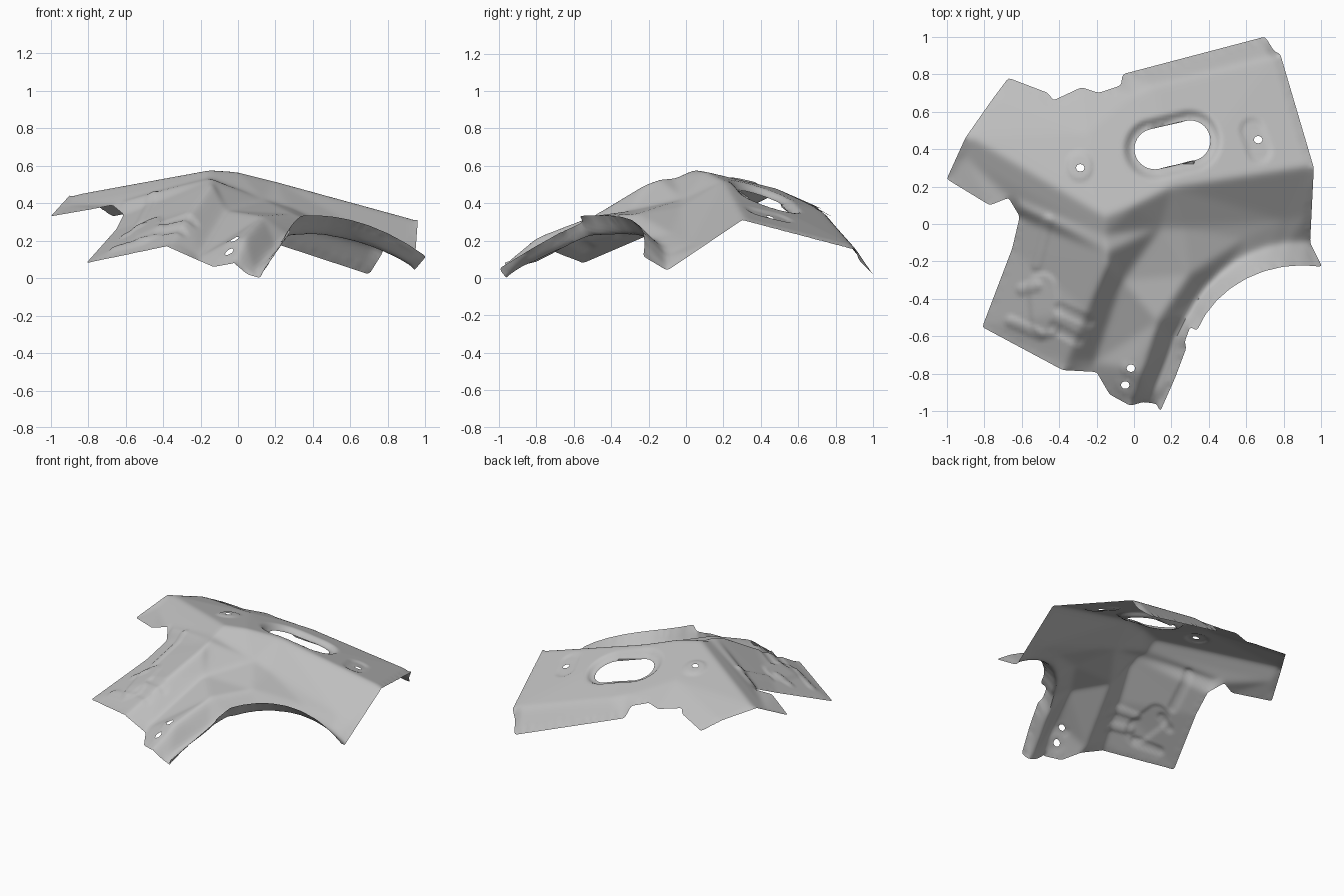
import bpy
import bmesh
from math import cos, sin, pi, ceil, radians
from mathutils import Vector, kdtree
from mathutils.bvhtree import BVHTree
from mathutils.geometry import delaunay_2d_cdt

STEP = 0.016

cube = bpy.data.objects.get("Cube")
if cube:
    bpy.data.objects.remove(cube, do_unlink=True)


def arch(radius_x, radius_y, first, last, crown):
    """Wheel arch curve that is highest near its inner end."""
    curve = []
    for i in range(9):
        angle = radians(first + (last - first) * i / 8)
        x = .9 + radius_x * cos(angle)
        curve.append((x, radius_y * sin(angle) - .75, crown - .6 * (x - .4) ** 2))
    return curve


def smooth(t):
    t = min(1, max(0, t))
    return t * t * (3 - 2 * t)


def slot_distance(p, a, b):
    a, b = Vector(a), Vector(b)
    d = b - a
    t = min(1, max(0, (p - a).dot(d) / d.length_squared))
    return (p - a - d * t).length


def slot_loop(a, b, r):
    """Points round a slot with rounded ends."""
    a, b = Vector(a), Vector(b)
    u = (b - a).normalized()
    v = Vector((-u.y, u.x))
    n = 16
    ends = ((b, -pi / 2), (a, pi / 2))
    return [c + u * (r * cos(s + pi * i / n)) + v * (r * sin(s + pi * i / n))
            for c, s in ends for i in range(n + 1)]


def resample(points):
    """Even closed loop with slightly rounded corners."""
    loop = []
    for p, q in zip(points, points[1:] + points[:1]):
        p, q = Vector(p[:2]), Vector(q[:2])
        n = max(1, ceil((q - p).length / STEP))
        loop += [p.lerp(q, i / n) for i in range(n)]
    n = len(loop)
    return [(loop[i - 1] + loop[i] * 2 + loop[(i + 1) % n]) / 4 for i in range(n)]


def inside(p, loop):
    hit = False
    a = loop[-1]
    for b in loop:
        if (a.y > p.y) != (b.y > p.y) and p.x < a.x + (p.y - a.y) * (b.x - a.x) / (b.y - a.y):
            hit = not hit
        a = b
    return hit


def ring_edges(start, count):
    return [(start + i, start + (i + 1) % count) for i in range(count)]


# Trimmed edge of the panel, side by side (x, y, height)
left_edge = [(-.81, -.55, .08), (-.65, -.13, .26), (-.61, .04, .34), (-.67, .14, .39),
             (-.77, .1, .37), (-1, .24, .33), (-.9, .46, .44), (-.76, .66, .39)]
back_edge = [(-.67, .78, .33), (-.46, .7, .37), (-.43, .66, .39), (-.28, .73, .37),
             (-.19, .7, .38), (-.07, .74, .34), (-.06, .8, .27), (.7, 1, .02),
             (.75, .92, .1), (.78, .91, .15)]
right_edge = [(.96, .3, .31), (.94, -.1, .04)]
leg_edge = [(.3, -.55, .3), (.27, -.63, .26), (.28, -.66, .25), (.22, -.82, .16),
            (.14, -1, .05)]
front_edge = [(.12, -.96, 0), (.05, -.95, .02), (-.02, -.97, .08), (-.13, -.91, .06),
              (-.2, -.79, .09), (-.38, -.78, .17)]
outline = (left_edge + back_edge + right_edge + arch(.6, .53, 80, 160, .335)
           + leg_edge + front_edge)

# Pressed fold lines that shape the inside of the panel
arm_crest = [(-.86, .46, .45), (-.15, .04, .58), (0, .1, .57), (.2, .2, .52), (.93, .31, .32)]
arm_foot = [(-.9, .36, .39), (-.16, -.06, .535)]
arm_ledge = [(-.6, .09, .42), (-.14, -.15, .53)]
plate_rim = [(-.36, -.74, .19), (-.25, -.46, .36), (-.14, -.21, .51)]
channel = [(-.21, -.74, .11), (-.06, -.3, .36), (.14, -.02, .42), (.27, -.02, .38),
           (.8, .02, .18), (.92, .04, .15)]
shoulder = [(.6, -.08, .23), (.3, -.27, .34), (.13, -.52, .33), (.04, -.8, .22),
            (0, -.93, .11)]
lip_root = arch(.66, .65, 88, 157, .22) + [(.21, -.63, .16), (.09, -.93, .02)]
hole_land = [(-.02, -.77, .21), (-.05, -.86, .14)]
back_fold = [(-.74, .67, .39), (-.25, .48, .48), (0, .69, .38), (.1, .74, .35),
             (.75, .9, .17)]
folds = [arm_crest, arm_foot, arm_ledge, plate_rim, channel, shoulder, lip_root,
         hole_land, back_fold]

# Punched openings: start, end, radius
oval = ((.11, .4), (.3, .445))
openings = [(*oval, .108)]
for x, y in ((-.29, .3), (.66, .45), (-.02, -.77), (-.05, -.86)):
    openings.append(((x, y), (x + .006, y), .019))

# Pressed marks: start, end, radius, height change
marks = [(*oval, .12, -.035),
         ((-.29, .32), (-.29, .3), .05, .01),
         ((.63, .5), (.67, .39), .045, -.01),
         ((-.49, -.34), (-.47, -.53), .06, .01)]
ribs = [((-.46, .02), (-.52, -.22)), ((-.6, -.35), (-.52, -.33)), ((-.66, -.52), (-.5, -.59))]
grooves = [((-.4, -.45), (-.24, -.52)), ((-.43, -.55), (-.3, -.62))]
marks += [(a, b, .01, .01) for a, b in ribs] + [(a, b, .01, -.01) for a, b in grooves]

# Folded cage spanning the edge and the fold lines
points = list(outline)
edges = ring_edges(0, len(outline))
for line in folds:
    first = len(points)
    points += line
    edges += [(first + i, first + i + 1) for i in range(len(line) - 1)]
flat, _, tris, source, _, _ = delaunay_2d_cdt([Vector(p[:2]) for p in points], edges, [], 0, 1e-5)
cage = [Vector((v.x, v.y, points[s[0]][2])) for v, s in zip(flat, source)]
tree = BVHTree.FromPolygons(cage, tris)


def cage_height(p):
    """Height of the cage, stepping inwards if the point grazes its border."""
    hit = None
    while hit is None:
        hit = tree.ray_cast(Vector((p.x, p.y, 2)), Vector((0, 0, -1)))[0]
        p = p * .998
    return hit.z


# Fine sheet trimmed to the edge and the openings
rim = resample(outline)
sheet = list(rim)
edges = ring_edges(0, len(rim))
for opening in openings:
    loop = slot_loop(*opening)
    edges += ring_edges(len(sheet), len(loop))
    sheet += loop
near = kdtree.KDTree(len(sheet))
for i, p in enumerate(sheet):
    near.insert((p.x, p.y, 0), i)
near.balance()
count = int(1 / STEP) + 1
for i in range(-count, count + 1):
    for j in range(-count, count + 1):
        p = Vector(((i + .5 * (j % 2)) * STEP, j * STEP))
        if near.find((p.x, p.y, 0))[2] > STEP * .6 and inside(p, rim):
            sheet.append(p)
flat, _, tris, _, _, _ = delaunay_2d_cdt(sheet, edges, [], 0, 1e-6)

bm = bmesh.new()
verts = [bm.verts.new((p.x, p.y, cage_height(p))) for p in flat]
for tri in tris:
    a, b, c = (flat[i] for i in tri)
    centre = (a + b + c) / 3
    sliver = abs((b - a).cross(c - a)) < STEP * STEP * .02
    if not sliver and inside(centre, rim) and all(
            slot_distance(centre, s, e) > r * .99 for s, e, r in openings):
        bm.faces.new([verts[i] for i in tri])
bmesh.ops.delete(bm, geom=[v for v in bm.verts if not v.link_faces], context='VERTS')

# Round the folds, leaving the trimmed edge in place
inner = [(v, [e.other_vert(v) for e in v.link_edges]) for v in bm.verts if not v.is_boundary]
for _ in range(3):
    heights = [sum(n.co.z for n in ring) / len(ring) for _, ring in inner]
    for (v, _), z in zip(inner, heights):
        v.co.z = v.co.z * .4 + z * .6

# Press the marks into the sheet, deeper ones with wider walls
for v in bm.verts:
    p = v.co.xy
    for a, b, r, h in marks:
        wall = abs(h) + .02
        v.co.z += h * smooth((r + wall - slot_distance(p, a, b)) / wall)

mesh = bpy.data.meshes.new("pressed_panel")
bm.to_mesh(mesh)
bm.free()
panel = bpy.data.objects.new("pressed_panel", mesh)
bpy.context.collection.objects.link(panel)

# Bare steel
steel = bpy.data.materials.new("grey_steel")
steel.use_nodes = True
colour = (.52, .52, .52, 1)
steel.diffuse_color = colour
steel.node_tree.nodes["Principled BSDF"].inputs["Base Color"].default_value = colour
mesh.materials.append(steel)

bpy.ops.object.select_all(action='DESELECT')
panel.select_set(True)
bpy.context.view_layer.objects.active = panel
bpy.ops.object.shade_smooth_by_angle(angle=pi / 4)
